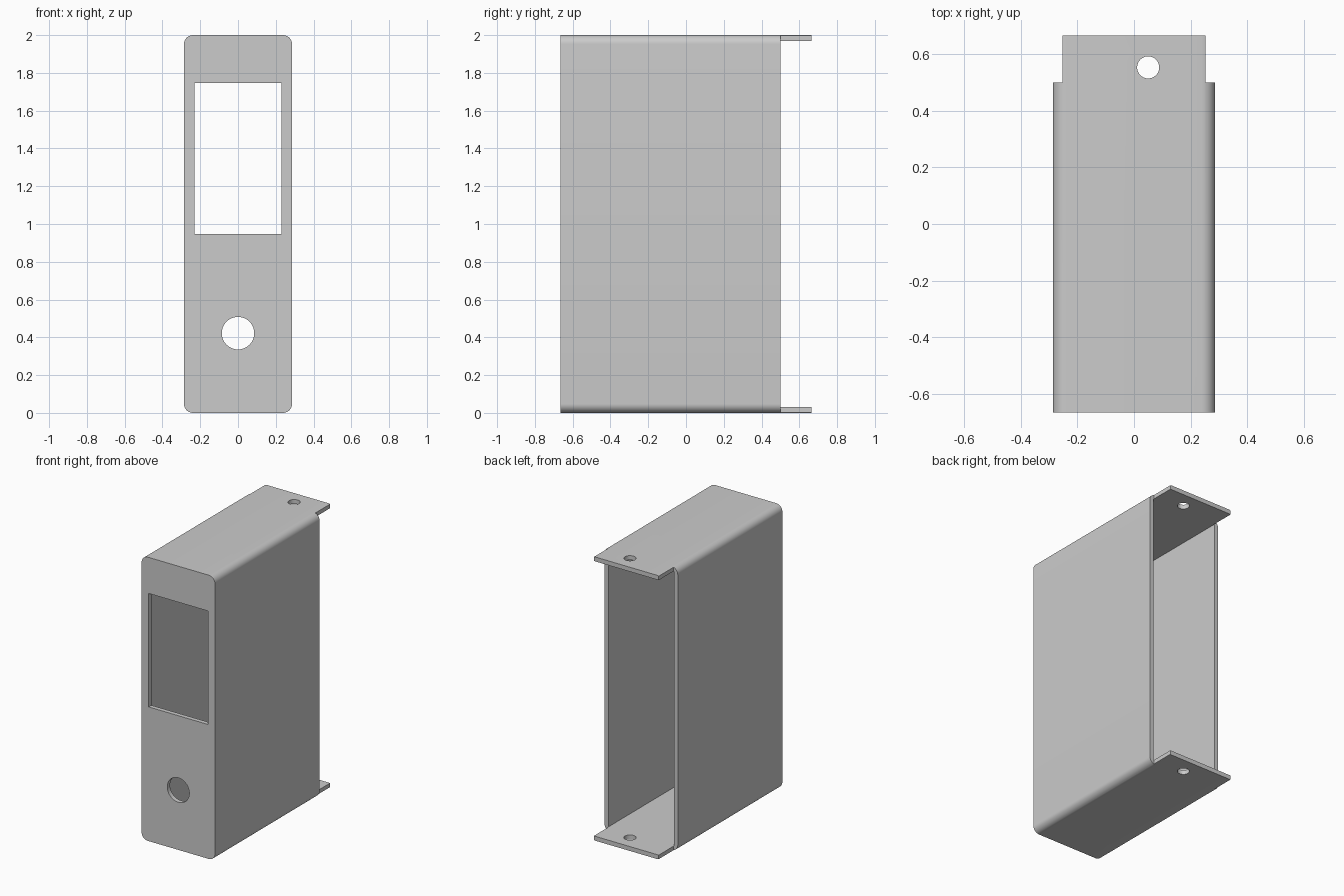
import bpy
from math import radians

if "Cube" in bpy.data.objects:
    bpy.data.objects.remove(bpy.data.objects["Cube"], do_unlink=True)

WIDTH, DEPTH, HEIGHT = 0.572, 1.33, 2.0
WALL = 0.031
BACK = DEPTH / 2
RIM = 0.5          # rear edge of the side walls
TAB = 0.253        # half width of the rear tabs


def box(name, low, high):
    bpy.ops.mesh.primitive_cube_add(size=1, location=[(a + b) / 2 for a, b in zip(low, high)])
    ob = bpy.context.object
    ob.name = name
    ob.scale = [b - a for a, b in zip(low, high)]
    bpy.ops.object.transform_apply(location=True, rotation=True, scale=True)
    return ob


def rod(name, radius, length, location, rotation=(0, 0, 0)):
    bpy.ops.mesh.primitive_cylinder_add(vertices=48, radius=radius, depth=length,
                                        location=location, rotation=rotation)
    bpy.context.object.name = name
    return bpy.context.object


def apply(ob, mod):
    bpy.context.view_layer.objects.active = ob
    bpy.ops.object.modifier_apply(modifier=mod.name)


def cut(ob, cutter):
    mod = ob.modifiers.new("cut", 'BOOLEAN')
    mod.operation, mod.solver, mod.object = 'DIFFERENCE', 'EXACT', cutter
    apply(ob, mod)
    bpy.data.objects.remove(cutter, do_unlink=True)


# Outer body, with the four long edges rounded
half = WIDTH / 2
case = box("display_housing", (-half, -BACK, 0), (half, BACK, HEIGHT))
weights = case.data.attributes.new("bevel_weight_edge", 'FLOAT', 'EDGE')
for edge in case.data.edges:
    a, b = (case.data.vertices[i].co for i in edge.vertices)
    weights.data[edge.index].value = float(abs(a.y - b.y) > 1)
bevel = case.modifiers.new("round", 'BEVEL')
bevel.limit_method, bevel.width, bevel.segments = 'WEIGHT', 0.048, 10
apply(case, bevel)

# Hollow interior, open at the rear
cut(case, box("cavity", (WALL - half, WALL - BACK, WALL), (half - WALL, 1, HEIGHT - WALL)))

# Side walls stop short, leaving a tab at top and bottom
for side in (-1, 1):
    x0, x1 = sorted((side * TAB, side * 0.5))
    cut(case, box("notch", (x0, RIM, -0.1), (x1, 1, HEIGHT + 0.1)))

# Screen window and button hole in the front panel
cut(case, box("window", (-0.231, -1, 0.946), (0.231, -0.5, 1.746)))
cut(case, rod("button_hole", 0.086, 0.5, (0, -BACK, 0.422), (radians(90), 0, 0)))

# Screw hole through both tabs
cut(case, rod("screw_hole", 0.039, 3, (0.05, 0.553, 1)))

# Plain grey finish
grey = bpy.data.materials.new("grey")
grey.use_nodes = True
colour = (0.6, 0.6, 0.6, 1)
grey.diffuse_color = colour
grey.node_tree.nodes["Principled BSDF"].inputs["Base Color"].default_value = colour
case.data.materials.clear()
case.data.materials.append(grey)

bpy.ops.object.select_all(action='DESELECT')
case.select_set(True)
bpy.context.view_layer.objects.active = case
bpy.ops.object.shade_smooth_by_angle(angle=radians(30))
